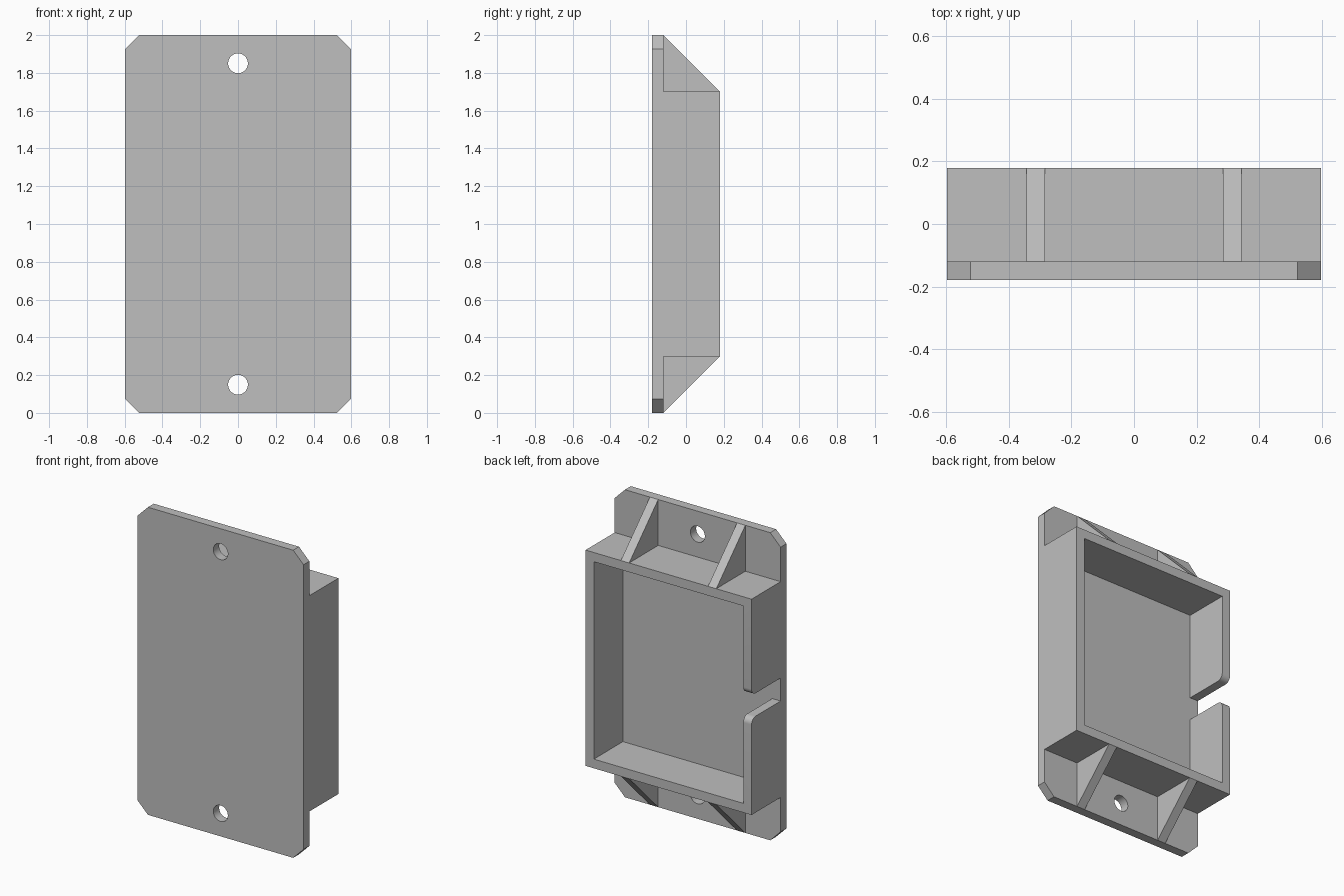
import bpy, bmesh, math
from mathutils import Matrix, Vector

if "Cube" in bpy.data.objects:
    bpy.data.objects.remove(bpy.data.objects["Cube"], do_unlink=True)

U = 2 / 67                      # one design unit
HW, HD, H = 40 * U, 12 * U, 67 * U
HW = HW / 2 * 1.0               # half width of the plate
HD = 6 * U                      # half depth of the whole part
WALL = 2 * U                    # plate, wall and rib thickness
BACK = -HD + WALL               # back surface of the plate
LOW, HIGH = 10 * U, H - 10 * U  # tray bottom and top
MID = H / 2

grey = bpy.data.materials.new("plain grey")
grey.use_nodes = True
grey.diffuse_color = (0.52, 0.52, 0.52, 1)
grey.node_tree.nodes["Principled BSDF"].inputs["Base Color"].default_value = (0.52, 0.52, 0.52, 1)


def finish(name, bm):
    bmesh.ops.recalc_face_normals(bm, faces=bm.faces)
    mesh = bpy.data.meshes.new(name)
    bm.to_mesh(mesh)
    bm.free()
    mesh.materials.append(grey)
    obj = bpy.data.objects.new(name, mesh)
    bpy.context.collection.objects.link(obj)
    return obj


def prism(points, offset):
    """Closed outline of 3D points swept along an offset."""
    bm = bmesh.new()
    face = bm.faces.new([bm.verts.new(p) for p in points])
    swept = bmesh.ops.extrude_face_region(bm, geom=[face], use_keep_orig=True)
    verts = [g for g in swept["geom"] if isinstance(g, bmesh.types.BMVert)]
    bmesh.ops.translate(bm, verts=verts, vec=offset)
    return bm


def smooth(obj):
    bpy.ops.object.select_all(action='DESELECT')
    obj.select_set(True)
    bpy.context.view_layer.objects.active = obj
    bpy.ops.object.shade_smooth_by_angle(angle=math.radians(30))


# Mounting plate with clipped corners
C = 2.5 * U
outline = [(-HW + C, 0), (HW - C, 0), (HW, C), (HW, H - C),
           (HW - C, H), (-HW + C, H), (-HW, H - C), (-HW, C)]
plate = finish("mounting_plate",
               prism([(x, -HD, z) for x, z in outline], Vector((0, WALL, 0))))

# Screw holes
bm = bmesh.new()
for z in (5 * U, H - 5 * U):
    place = Matrix.Translation((0, -HD, z)) @ Matrix.Rotation(math.pi / 2, 4, 'X')
    bmesh.ops.create_cone(bm, cap_ends=True, segments=48, radius1=1.75 * U,
                          radius2=1.75 * U, depth=6 * WALL, matrix=place)
cutter = finish("hole_cutter", bm)
cutter.hide_render = True
cut = plate.modifiers.new("screw holes", 'BOOLEAN')
cut.operation, cut.solver, cut.object = 'DIFFERENCE', 'EXACT', cutter
bpy.context.view_layer.objects.active = plate
bpy.ops.object.modifier_apply(modifier=cut.name)
bpy.data.objects.remove(cutter, do_unlink=True)
smooth(plate)

# Tray wall: a ring broken by a cable slot on the -x side
S = 2.5 * U                     # half the slot width
IW = HW - WALL
ring = [(-HW, MID - S), (-HW, LOW), (HW, LOW), (HW, HIGH), (-HW, HIGH), (-HW, MID + S),
        (-IW, MID + S), (-IW, HIGH - WALL), (IW, HIGH - WALL),
        (IW, LOW + WALL), (-IW, LOW + WALL), (-IW, MID - S)]
bm = prism([(x, BACK, z) for x, z in ring], Vector((0, HD - BACK, 0)))
mouth = [e for e in bm.edges
         if all(v.co.y > HD - 0.001 and abs(abs(v.co.z - MID) - S) < 0.001 for v in e.verts)]
bmesh.ops.bevel(bm, geom=mouth, offset=1.4 * U, segments=8, profile=0.5, affect='EDGES')
smooth(finish("tray_wall", bm))

# Triangular ribs bracing the tray against the plate
for end, tip, root in (("lower", 0, LOW), ("upper", H, HIGH)):
    for side, x in (("right", -11.5 * U), ("left", 9.5 * U)):
        corners = [(x, BACK, tip), (x, HD, root), (x, BACK, root)]
        finish(f"{end}_{side}_rib", prism(corners, Vector((WALL, 0, 0))))
